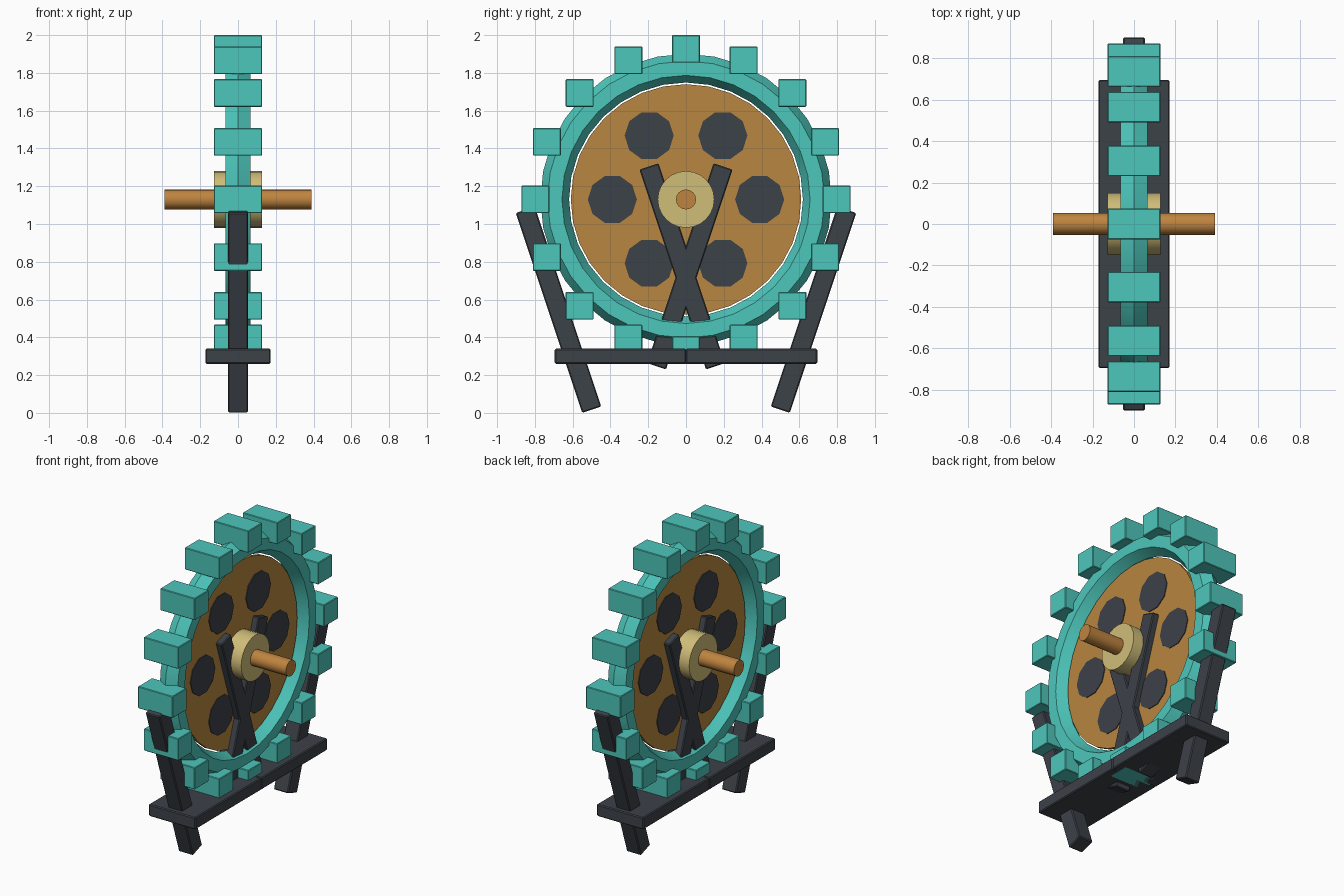
import bpy, math
from mathutils import Vector

if "Cube" in bpy.data.objects:
    bpy.data.objects.remove(bpy.data.objects["Cube"], do_unlink=True)


def make_material(name, rgb):
    mat = bpy.data.materials.new(name)
    mat.use_nodes = True
    colour = (*rgb, 1.0)
    mat.diffuse_color = colour
    mat.node_tree.nodes["Principled BSDF"].inputs["Base Color"].default_value = colour
    return mat


TEAL = make_material("teal", (0.075, 0.57, 0.50))
CHARCOAL = make_material("charcoal", (0.046, 0.054, 0.066))
BRONZE = make_material("bronze", (0.48, 0.24, 0.05))
COPPER = make_material("copper", (0.52, 0.23, 0.05))
BRASS = make_material("pale_brass", (0.63, 0.51, 0.19))

HUB_Z = 1.13
SIDEWAYS = (0, math.pi / 2, 0)


def finish(name, mat, smooth=False):
    ob = bpy.context.object
    ob.name = ob.data.name = name
    ob.data.materials.append(mat)
    if smooth:
        bpy.ops.object.shade_smooth_by_angle(angle=math.radians(30))
    return ob


def box(name, size, loc, mat, tilt=0.0, bevel=0.006):
    bpy.ops.mesh.primitive_cube_add(size=1, location=loc)
    ob = finish(name, mat)
    ob.scale = size
    bpy.ops.object.transform_apply(location=False, rotation=False, scale=True)
    ob.rotation_euler.x = tilt
    mod = ob.modifiers.new("softened_edges", "BEVEL")
    mod.width = bevel
    mod.segments = 1
    return ob


def disc(name, radius, width, sides, mat, y=0.0, z=HUB_Z, smooth=True):
    # Cylinder lying along x, with corners on the horizontal diameter
    bpy.ops.mesh.primitive_cylinder_add(vertices=sides, radius=radius, depth=width)
    ob = finish(name, mat, smooth)
    ob.rotation_euler = SIDEWAYS
    ob.location = (0, y, z)
    return ob


# Wheel rim with a hexagonal cross-section
bpy.ops.mesh.primitive_torus_add(major_segments=32, minor_segments=6,
                                 major_radius=0.695, minor_radius=0.076,
                                 location=(0, 0, HUB_Z), rotation=SIDEWAYS)
finish("wheel_rim", TEAL, True)

# Upright blocks around the rim
TEETH = 16
for i in range(TEETH):
    a = math.tau * i / TEETH
    offset = Vector((0, math.sin(a), math.cos(a))) * 0.797
    box(f"rim_block_{i + 1}", (0.256, 0.148, 0.146),
        offset + Vector((0, 0, HUB_Z)), TEAL, bevel=0.004)

# Wheel plate with dark round spots on both faces
disc("wheel_plate", 0.61, 0.02, 32, BRONZE)
for i in range(6):
    a = math.tau * i / 6
    spot = disc(f"plate_spot_{i + 1}", 0.13, 0.03, 10, CHARCOAL,
                y=0.39 * math.cos(a), z=HUB_Z + 0.39 * math.sin(a), smooth=False)
    spot.rotation_euler = (math.pi / 2, math.pi / 2, 0)
    # Local z along x, with a corner pointing along y
    spot.rotation_euler = SIDEWAYS

# Hub and axle
disc("hub", 0.15, 0.256, 24, BRASS)
disc("axle", 0.053, 0.78, 16, COPPER)

# Mirrored stand: outer legs, crossed braces and base planks
LEAN = math.radians(18.4)
for side, label in ((1, "back"), (-1, "front")):
    beam = (0.106, 0.106, 1.115)
    box(f"{label}_leg", beam, (0, side * 0.675, 0.546), CHARCOAL, -side * LEAN)
    box(f"{label}_brace", beam, (0, side * 0.02, 0.776), CHARCOAL, -side * LEAN)
    box(f"{label}_base_plank", (0.344, 0.695, 0.08), (0, side * 0.3475, 0.30), CHARCOAL)
